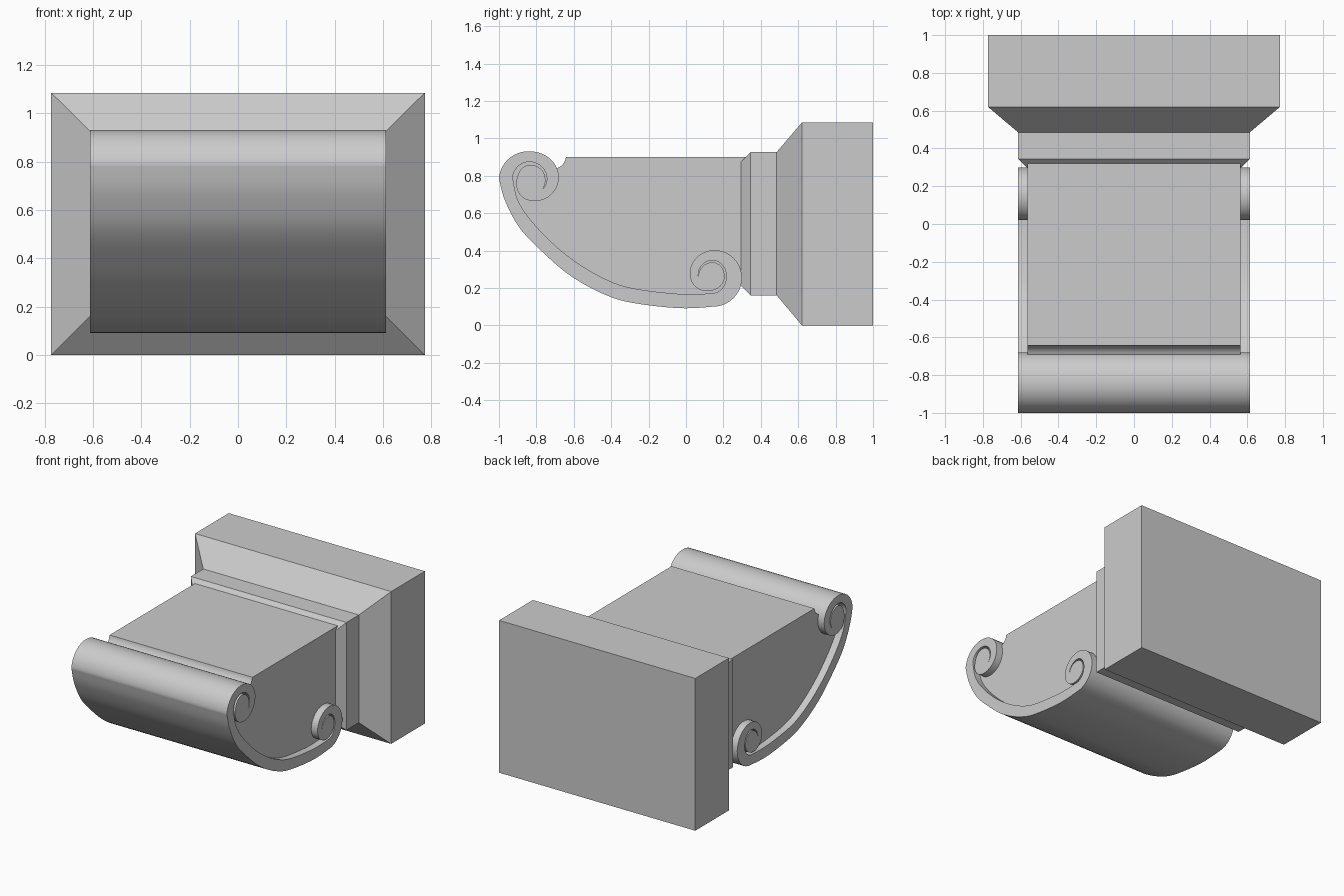
import bpy, bmesh
from math import radians, cos, sin

if "Cube" in bpy.data.objects:
    bpy.data.objects.remove(bpy.data.objects["Cube"])


def spline(pts, n=8):
    """Smooth 2D curve through the given points."""
    p = [pts[0]] + list(pts) + [pts[-1]]
    out = []
    for i in range(1, len(p) - 2):
        a, b, c, d = p[i - 1:i + 3]
        for k in range(n):
            t = k / n
            out.append(tuple(0.5 * (2 * b[j] + (c[j] - a[j]) * t
                       + (2 * a[j] - 5 * b[j] + 4 * c[j] - d[j]) * t * t
                       + (3 * b[j] - a[j] - 3 * c[j] + d[j]) * t ** 3) for j in (0, 1)))
    return out + [pts[-1]]


def spiral(centre, polar):
    """Smooth spiral through (angle, radius) pairs."""
    return [(centre[0] + r * cos(radians(a)), centre[1] + r * sin(radians(a)))
            for a, r in spline(polar, 10)]


def finish(name, bm, smooth):
    bmesh.ops.recalc_face_normals(bm, faces=bm.faces)
    me = bpy.data.meshes.new(name)
    bm.to_mesh(me)
    bm.free()
    ob = bpy.data.objects.new(name, me)
    bpy.context.collection.objects.link(ob)
    if smooth:
        bpy.ops.object.select_all(action='DESELECT')
        ob.select_set(True)
        bpy.context.view_layer.objects.active = ob
        bpy.ops.object.shade_smooth_by_angle(angle=radians(30))


def extrude_profile(name, profile, half_width):
    """Extrude a (y, z) outline symmetrically along x."""
    bm = bmesh.new()
    sides = [[bm.verts.new((x, y, z)) for y, z in profile]
             for x in (-half_width, half_width)]
    for s in sides:
        bm.faces.new(s)
    n = len(profile)
    for i in range(n):
        j = (i + 1) % n
        bm.faces.new((sides[0][i], sides[0][j], sides[1][j], sides[1][i]))
    finish(name, bm, True)


UP = (-0.84, 0.786)    # upper scroll centre
LOW = (0.144, 0.257)   # lower scroll centre

# Scroll band: outer edge, winding into both eyes
up_outer = spiral(UP, [(180, .160), (90, .145), (0, .160), (-90, .118), (-180, .064),
                       (-270, .072), (-360, .088), (-400, .094)])
low_outer = spiral(LOW, [(-80, .157), (0, .155), (90, .145), (180, .122), (270, .070),
                         (360, .062), (450, .080), (540, .078)])
main_outer = spline([up_outer[0], (-.968, .668), (-.888, .519), (-.754, .380), (-.620, .267),
                     (-.460, .176), (-.300, .123), (-.032, .092), low_outer[0]])

# Scroll band: inner edge, leaving a thin groove around each eye
up_inner = spiral(UP, [(180, .086), (90, .088), (0, .096), (-40, .094)])
low_inner = spiral(LOW, [(-90, .086), (0, .071), (90, .091), (180, .078)])
main_inner = spline([up_inner[0], (-.898, .668), (-.824, .556), (-.706, .433), (-.578, .332),
                     (-.428, .246), (-.283, .198), (-.032, .168), low_inner[0]])

band = (up_outer[::-1] + main_outer[1:-1] + low_outer
        + low_inner[-2::-1] + main_inner[-2:0:-1] + up_inner[:-1])
extrude_profile("scroll_band", band, 0.613)

# Recessed core, its hidden edge running inside the band
mid = [((a[0] + b[0]) / 2, (a[1] + b[1]) / 2) for a, b in zip(main_outer, main_inner)]
core = (spiral(UP, [(30, .13), (90, .12), (180, .123)]) + mid[1:-1]
        + spiral(LOW, [(-80, .12), (0, .12)])
        + [(.36, .257), (.36, .90), (-.642, .90)]
        + spline([(-.646, .882), (-.658, .862), (-.674, .848), (-.695, .838)], 3))
extrude_profile("bracket_core", core, 0.563)

# Wall block with sloped collar and chamfered neck: (y, half width, bottom, top)
sections = [(.295, .563, .21, .875), (.345, .613, .16, .927), (.485, .613, .16, .927),
            (.62, .773, 0, 1.085), (1, .773, 0, 1.085)]
bm = bmesh.new()
rings = [[bm.verts.new(c) for c in ((-w, y, lo), (w, y, lo), (w, y, hi), (-w, y, hi))]
         for y, w, lo, hi in sections]
for a, b in zip(rings, rings[1:]):
    for i in range(4):
        j = (i + 1) % 4
        bm.faces.new((a[i], a[j], b[j], b[i]))
bm.faces.new(rings[0])
bm.faces.new(rings[-1])
finish("wall_block", bm, False)
